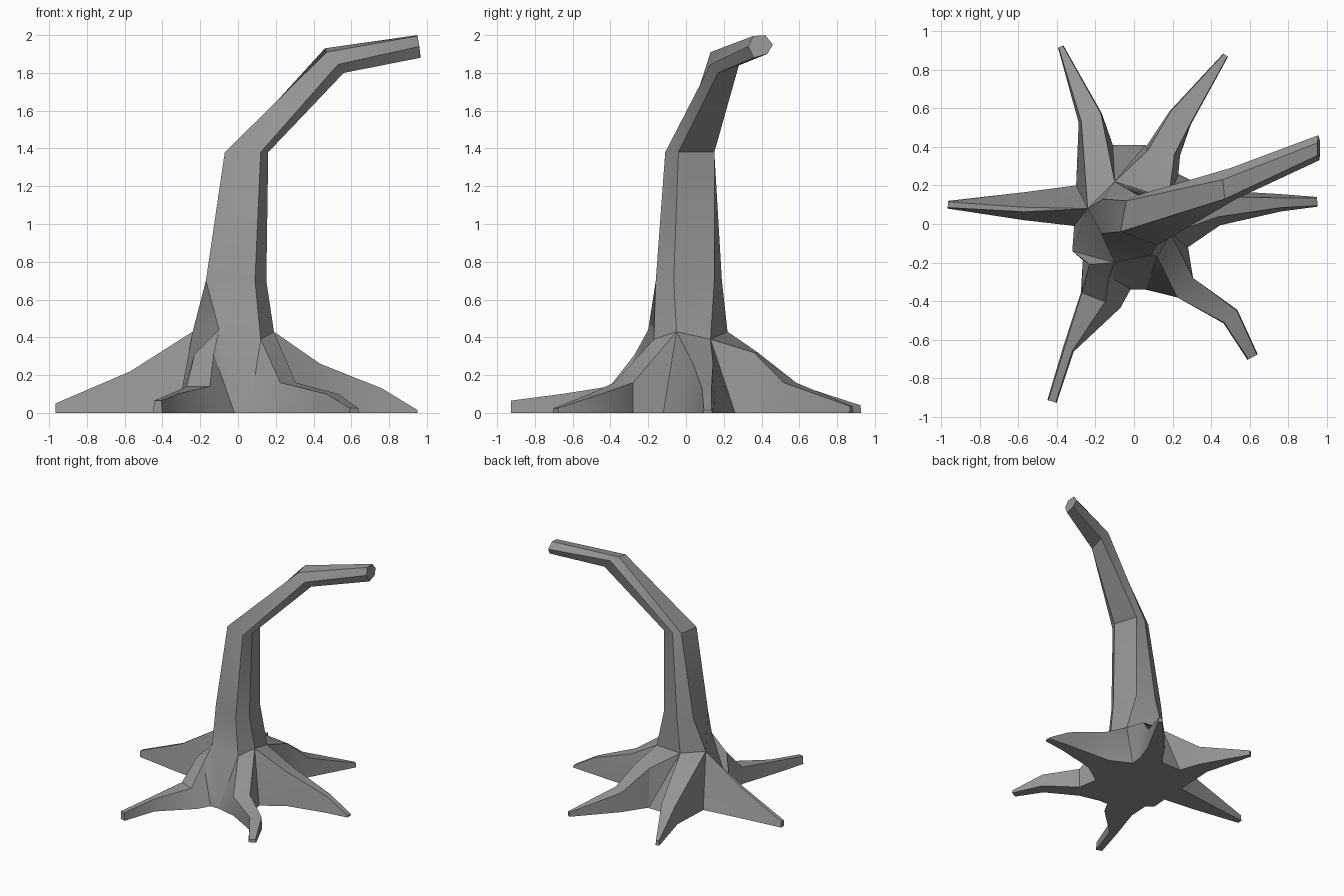
import bpy, bmesh, math
from mathutils import Vector

if "Cube" in bpy.data.objects:
    bpy.data.objects.remove(bpy.data.objects["Cube"], do_unlink=True)

bark = bpy.data.materials.new("grey bark")
bark.use_nodes = True
bark.diffuse_color = (0.3, 0.3, 0.3, 1)
bark.node_tree.nodes["Principled BSDF"].inputs["Base Color"].default_value = (0.3, 0.3, 0.3, 1)

# Each root: collar point on the trunk, whether its crest spans to the next collar point,
# sections along it (x, y, height, half width on top, ground reach right, ground reach left),
# then the valley points on the ground before the next root (counter-clockwise)
roots = [
    dict(collar=(.19, -.05, .43), broad=True,                       # left
         sections=[(.42, .09, .26, .055, .1, .09), (.76, .11, .13, .025, .045, .045),
                   (.95, .115, .015, .02, .025, .025)],
         valley=[(.23, .26)]),
    dict(collar=(.18, .13, .39), broad=True,                        # back left
         sections=[(.14, .37, .32, .07, .1, .09), (.24, .55, .16, .06, .065, .065),
                   (.475, .875, .035, .012, .015, .015)],
         valley=[(.06, .41), (-.11, .41)]),
    dict(collar=(-.1, .22, .43), broad=True,                        # back right
         sections=[(-.222, .55, .155, .055, .06, .07), (-.38, .92, .04, .012, .015, .015)],
         valley=[(-.3, .2)]),
    dict(collar=(-.24, .08, .43), broad=False,                      # right
         sections=[(-.57, .075, .22, .012, .09, .055), (-.965, .1, .05, .015, .02, .02)],
         valley=[(-.31, -.01), (-.32, -.14)]),
    dict(collar=(-.1, -.2, .44), broad=False,                       # front right
         sections=[(-.18, -.24, .31, .06, .1, .19), (-.21, -.38, .14, .065, .07, .15),
                   (-.34, -.65, .1, .022, .03, .03), (-.425, -.92, .065, .02, .025, .025)],
         valley=[(.06, -.34)]),
    dict(collar=(.12, -.17, .39), broad=True,                       # front left
         sections=[(.265, -.33, .16, .065, .065, .065), (.5, -.48, .1, .045, .05, .05),
                   (.615, -.69, .025, .025, .03, .03)],
         valley=[(.28, -.12)]),
]

# Six-sided trunk rings above the collar, corners in the same order as the roots
trunk_rings = [
    [(.15, -.065, .7), (.1, .15, .7), (-.05, .19, .7), (-.16, .13, .7), (-.17, -.05, .7), (.09, -.16, .7)],
    [(.16, -.04, 1.38), (.1, .15, 1.38), (.02, .15, 1.38), (-.04, .12, 1.38), (-.07, -.04, 1.38), (.12, -.11, 1.38)],
    [(.56, .17, 1.8), (.56, .28, 1.84), (.5, .29, 1.91), (.46, .23, 1.93), (.47, .13, 1.91), (.53, .13, 1.845)],
    [(.965, .36, 1.88), (.965, .43, 1.9), (.955, .46, 1.95), (.95, .42, 2), (.95, .355, 1.995), (.96, .33, 1.94)],
]

bm = bmesh.new()


def ground(x, y):
    return bm.verts.new((x, y, 0))


def root_sections(root):
    """Four corners per section: right ground, right top, left top, left ground."""
    centres = [Vector(root["collar"][:2])] + [Vector(s[:2]) for s in root["sections"]]
    rows = []
    for i, (x, y, height, top, right, left) in enumerate(root["sections"], 1):
        along = (centres[min(i + 1, len(centres) - 1)] - centres[i - 1]).normalized()
        side = Vector((-along.y, along.x))
        rows.append([bm.verts.new((x + side.x * offset, y + side.y * offset, z))
                     for offset, z in ((-right, 0), (-top, height), (top, height), (left, 0))])
    return rows


collar = [bm.verts.new(r["collar"]) for r in roots]
valleys = [[ground(*p) for p in r["valley"]] for r in roots]
outline = []

# Roots, and the flared skin between neighbouring roots
for k, root in enumerate(roots):
    rows = root_sections(root)
    before, after, top = valleys[k - 1][-1], valleys[k][0], collar[k]
    following = collar[(k + 1) % len(roots)]
    first = rows[0]
    bm.faces.new((top, before, first[1]))
    bm.faces.new((before, first[0], first[1]))
    bm.faces.new((top, first[1], first[2]))
    if root["broad"]:
        crest = following
        bm.faces.new((top, first[2], following))
    else:
        crest = top
        bm.faces.new((top, valleys[k][-1], following))
    bm.faces.new((crest, first[2], after))
    bm.faces.new((after, first[2], first[3]))
    if len(valleys[k]) > 1:
        bm.faces.new((crest, *valleys[k]))
    for inner, outer in zip(rows, rows[1:]):
        for j in range(3):
            bm.faces.new((inner[j], outer[j], outer[j + 1], inner[j + 1]))
    bm.faces.new(rows[-1])
    outline += [row[0] for row in rows] + [row[3] for row in reversed(rows)] + valleys[k]

# Flat star-shaped underside
bm.faces.new(list(reversed(outline)))

# Trunk and bent branch, closed at the cut end
rings = [collar] + [[bm.verts.new(p) for p in ring] for ring in trunk_rings]
for lower, upper in zip(rings, rings[1:]):
    for k in range(len(lower)):
        n = (k + 1) % len(lower)
        bm.faces.new((lower[k], lower[n], upper[n], upper[k]))
bm.faces.new(rings[-1])

bmesh.ops.recalc_face_normals(bm, faces=bm.faces)
mesh = bpy.data.meshes.new("tree_stump")
bm.to_mesh(mesh)
bm.free()
mesh.materials.append(bark)
trunk = bpy.data.objects.new("trunk_with_roots", mesh)
bpy.context.collection.objects.link(trunk)

# Soft shading along the trunk, crisp edges on the roots
bpy.context.view_layer.objects.active = trunk
trunk.select_set(True)
bpy.ops.object.shade_smooth_by_angle(angle=math.radians(35))
